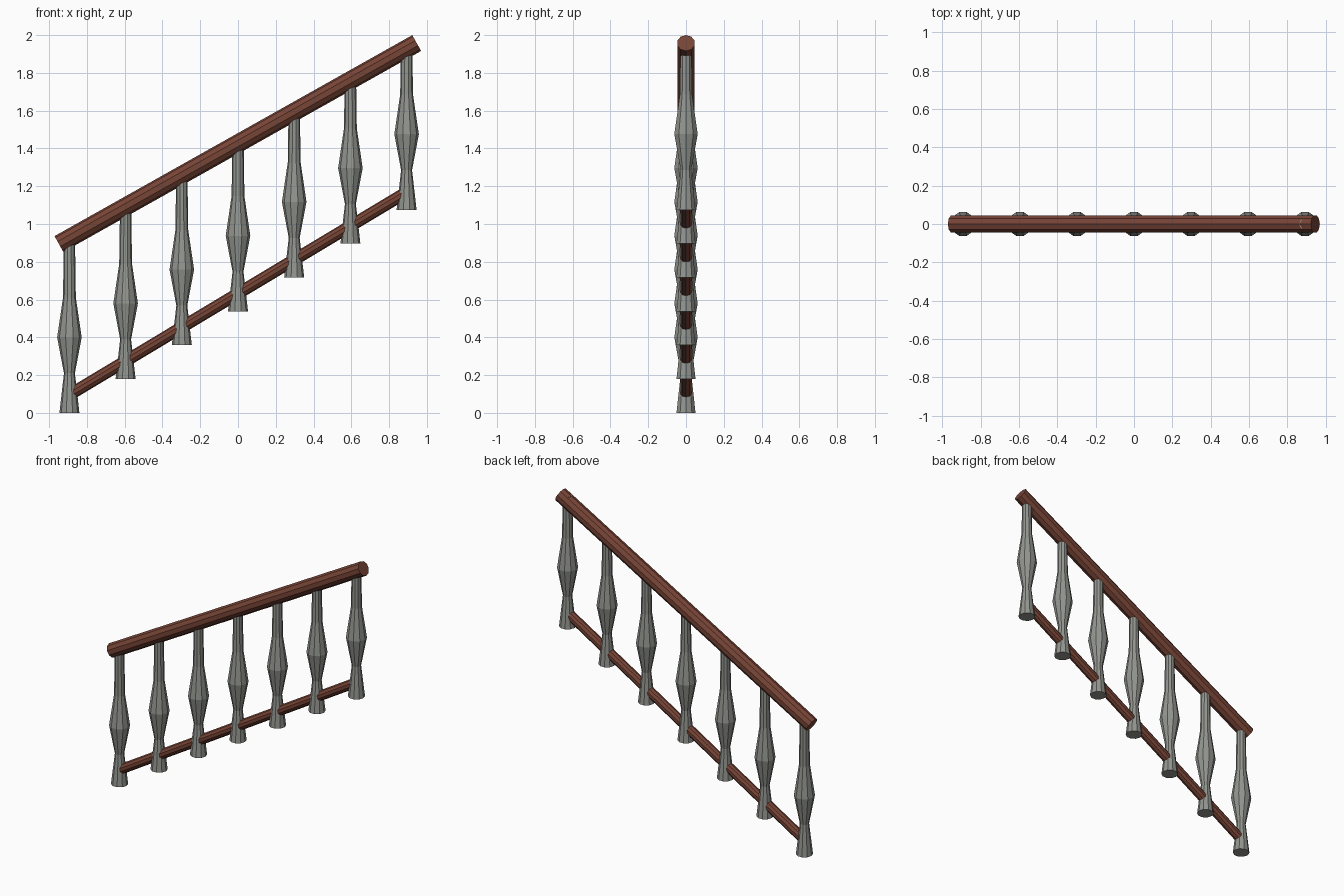
import bpy, bmesh, math
from mathutils import Vector

if "Cube" in bpy.data.objects:
    bpy.data.objects.remove(bpy.data.objects["Cube"])

SIDES = 10


def material(name, rgb):
    m = bpy.data.materials.new(name)
    m.diffuse_color = (*rgb, 1.0)
    m.use_nodes = True
    m.node_tree.nodes["Principled BSDF"].inputs["Base Color"].default_value = m.diffuse_color
    return m


stone = material("grey_stone", (0.29, 0.30, 0.275))
wood = material("red_brown_wood", (0.185, 0.058, 0.037))


def turned(name, profile, mat):
    """Faceted solid turned around z from (radius, height) pairs."""
    bm = bmesh.new()
    rings = []
    for r, z in profile:
        rings.append([bm.verts.new((r * math.cos(math.tau * i / SIDES),
                                    r * math.sin(math.tau * i / SIDES), z))
                      for i in range(SIDES)])
    for low, high in zip(rings, rings[1:]):
        for i in range(SIDES):
            j = (i + 1) % SIDES
            bm.faces.new((low[i], low[j], high[j], high[i]))
    bm.faces.new(rings[0][::-1])
    bm.faces.new(rings[-1])
    mesh = bpy.data.meshes.new(name)
    bm.to_mesh(mesh)
    bm.free()
    mesh.materials.append(mat)
    obj = bpy.data.objects.new(name, mesh)
    bpy.context.collection.objects.link(obj)
    return obj


def rail(name, start, end, radius):
    """Straight round bar between two points in the xz plane."""
    a, b = Vector(start), Vector(end)
    d = b - a
    obj = turned(name, [(radius, 0), (radius, d.length)], wood)
    obj.location = a
    obj.rotation_euler = (0, math.atan2(d.x, d.z), 0)
    return obj


# Seven turned balusters climbing the slope
baluster_profile = [(0.053, 0), (0.029, 0.21), (0.065, 0.40),
                    (0.034, 0.61), (0.030, 0.891)]
for i in range(7):
    b = turned(f"baluster_{i + 1}", baluster_profile, stone)
    b.location = ((i - 3) * 0.2975, 0, i * 0.1792)

# Thick handrail on top, thin rail near the feet
rail("handrail", (-0.948, 0, 0.894), (0.946, 0, 1.958), 0.048)
rail("lower_rail", (-0.8925, 0, 0.096), (0.8925, 0, 1.168), 0.032)
